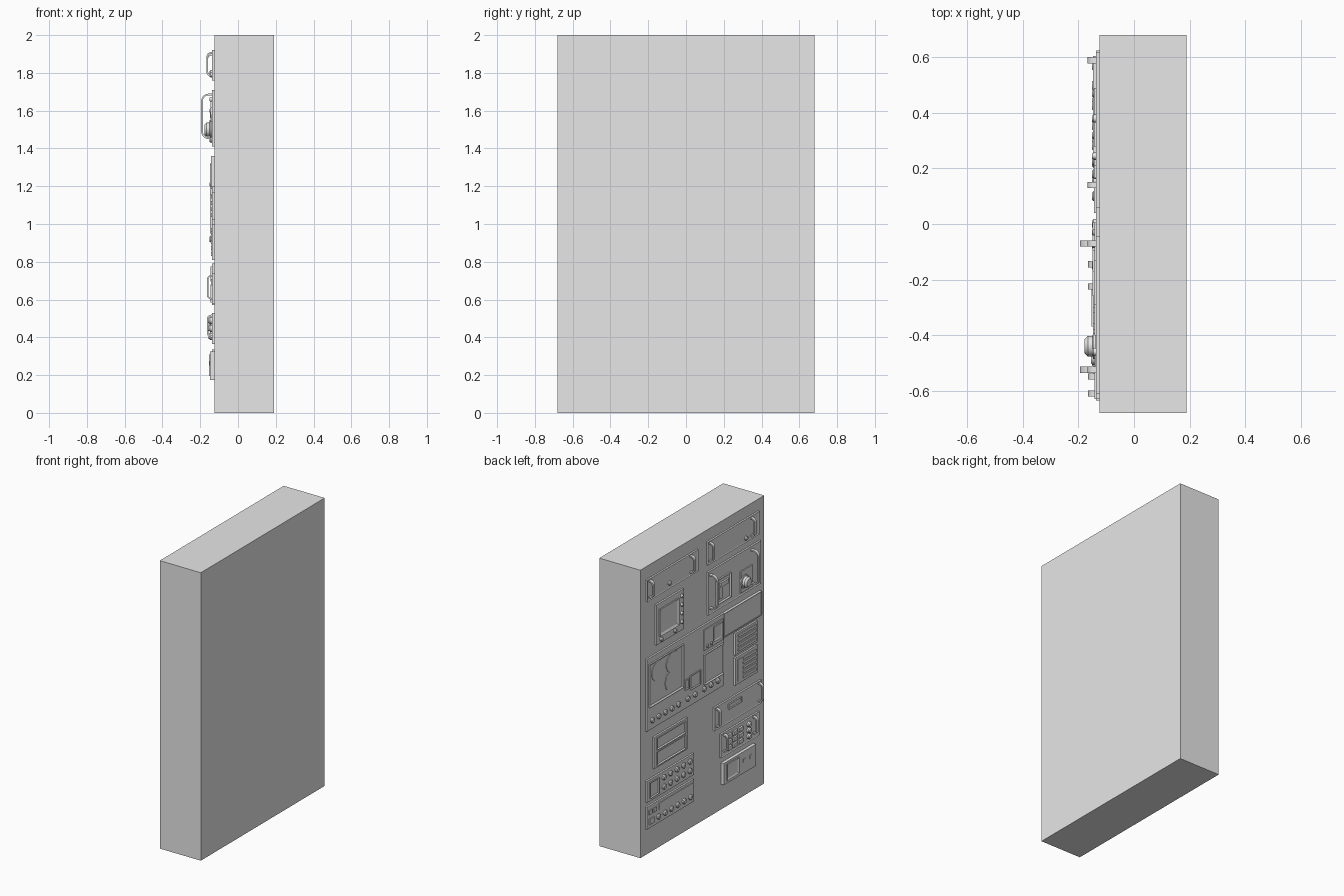
import bpy
import bmesh
import math
from mathutils import Matrix

cube = bpy.data.objects.get("Cube")
if cube:
    bpy.data.objects.remove(cube, do_unlink=True)

grey = bpy.data.materials.new("plain_grey")
grey.use_nodes = True
grey.diffuse_color = (0.8, 0.8, 0.8, 1)
grey.node_tree.nodes["Principled BSDF"].inputs["Base Color"].default_value = (0.8, 0.8, 0.8, 1)

WALL = -0.125          # plane of the instrument side
PLATE = 0.012          # usual plate thickness


def finish(name, bm, smooth=False):
    bmesh.ops.recalc_face_normals(bm, faces=bm.faces)
    mesh = bpy.data.meshes.new(name)
    bm.to_mesh(mesh)
    bm.free()
    mesh.materials.append(grey)
    obj = bpy.data.objects.new(name, mesh)
    bpy.context.scene.collection.objects.link(obj)
    if smooth:
        bpy.ops.object.select_all(action='DESELECT')
        obj.select_set(True)
        bpy.context.view_layer.objects.active = obj
        bpy.ops.object.shade_smooth_by_angle(angle=math.radians(35))
    return obj


def box(bm, x0, x1, y0, y1, z0, z1):
    size = Matrix.Diagonal((abs(x1 - x0), abs(y1 - y0), abs(z1 - z0), 1))
    centre = Matrix.Translation(((x0 + x1) / 2, (y0 + y1) / 2, (z0 + z1) / 2))
    return bmesh.ops.create_cube(bm, size=1, matrix=centre @ size)["verts"]


def panel(name, y0, y1, z0, z1, top=PLATE, base=0.0, rim=0.0, sink=0.0):
    """Plate on the instrument side; rim and sink cut a recessed window."""
    bm = bmesh.new()
    box(bm, WALL - base, WALL - top, y0, y1, z0, z1)
    if rim:
        face = min(bm.faces, key=lambda f: f.calc_center_median().x)
        bmesh.ops.inset_region(bm, faces=[face], thickness=rim)
        bmesh.ops.translate(bm, verts=face.verts, vec=(sink, 0, 0))
    return finish(name, bm)


def knobs(name, spots, radius=0.016, base=PLATE, height=0.014):
    """Round knobs with a tapered cap at the given (y, z) spots."""
    bm = bmesh.new()
    for y, z in spots:
        for r0, r1, start, end in ((radius, radius, 0, 0.6), (radius, radius * 0.7, 0.6, 1)):
            mid = WALL - base - height * (start + end) / 2
            turn = Matrix.Translation((mid, y, z)) @ Matrix.Rotation(-math.pi / 2, 4, 'Y')
            bmesh.ops.create_cone(bm, cap_ends=True, segments=16, radius1=r0, radius2=r1,
                                  depth=height * (end - start), matrix=turn)
    return finish(name, bm, True)


def disc(name, y, z, ry, rz, top, base=PLATE):
    bm = bmesh.new()
    shape = Matrix.Translation((WALL - (top + base) / 2, y, z)) @ Matrix.Diagonal((1, ry, rz, 1))
    bmesh.ops.create_cone(bm, cap_ends=True, segments=32, radius1=1, radius2=1, depth=top - base,
                          matrix=shape @ Matrix.Rotation(-math.pi / 2, 4, 'Y'))
    return finish(name, bm, True)


def handle(name, y, z0, z1, reach, corner=0.025, thick=0.009, width=0.022):
    """U-shaped pull handle with rounded corners."""
    def outline(inset):
        r = corner - inset
        pts = [(0, z0 + inset)]
        for cz, start in ((z0 + corner, -90), (z1 - corner, 0)):
            for i in range(6):
                a = math.radians(start + i * 18)
                pts.append((reach - corner + r * math.cos(a), cz + r * math.sin(a)))
        return pts + [(0, z1 - inset)]
    bm = bmesh.new()
    rows = [[bm.verts.new((WALL - d, y - width / 2, z)) for d, z in outline(t)] for t in (0, thick)]
    outer, inner = rows
    for i in range(len(outer) - 1):
        bm.faces.new((outer[i], outer[i + 1], inner[i + 1], inner[i]))
    ext = bmesh.ops.extrude_face_region(bm, geom=bm.faces[:])["geom"]
    bmesh.ops.translate(bm, vec=(0, width, 0), verts=[v for v in ext if isinstance(v, bmesh.types.BMVert)])
    return finish(name, bm, True)


def bars(name, y0, y1, z0, z1, count, top=0.017):
    """Evenly spaced horizontal slats."""
    bm = bmesh.new()
    step = (z1 - z0) / count
    for i in range(count):
        z = z0 + step * (i + 0.5)
        box(bm, WALL - PLATE / 2, WALL - top, y0, y1, z - step * 0.3, z + step * 0.3)
    return finish(name, bm)


# Cabinet body
body = bmesh.new()
box(body, WALL, 0.19, -0.68, 0.68, 0, 2)
finish("cabinet_body", body)

# Drawer fronts with pull handles
for name, y0, y1, z0, z1, ha, hb, h0, h1, reach in (
        ("upper_drawer_a", -0.61, -0.045, 1.76, 1.92, -0.525, -0.07, 1.78, 1.91, 0.042),
        ("upper_drawer_b", 0.06, 0.62, 1.76, 1.91, 0.14, 0.59, 1.78, 1.9, 0.042),
        ("control_drawer", -0.63, -0.05, 1.41, 1.71, -0.525, -0.07, 1.45, 1.69, 0.07),
        ("slot_drawer", -0.635, -0.12, 0.58, 0.74, -0.61, -0.145, 0.6, 0.73, 0.04),
        ("keypad_drawer", -0.61, -0.19, 0.365, 0.53, -0.55, -0.225, 0.4, 0.52, 0.04)):
    panel(name, y0, y1, z0, z1, PLATE, 0, 0.008, 0.003)
    for side, y in (("right", ha), ("left", hb)):
        handle(name + "_handle_" + side, y, h0, h1, reach, min(0.04, reach * 0.6))
knobs("drawer_locks", [(-0.46, 1.79), (0.38, 1.8)], 0.014)

# Control drawer: switch block and large dial
panel("switch_block", -0.29, -0.13, 1.45, 1.62, 0.02, 0, 0.012, 0.008)
panel("switch_lever", -0.26, -0.17, 1.56, 1.59, 0.024)
panel("switch_column", -0.2, -0.16, 1.48, 1.57, 0.02)
panel("dial_plate", -0.53, -0.4, 1.43, 1.58, 0.016)
knobs("dial_collar", [(-0.44, 1.5)], 0.046, 0.016, 0.01)
knobs("dial_knob", [(-0.44, 1.5)], 0.037, 0.024, 0.029)

# Blank cover
panel("blank_cover", -0.63, -0.22, 1.195, 1.36, 0.018, 0, 0.006, 0.003)

# Small monitor
panel("monitor_plate", 0.22, 0.52, 1.42, 1.7)
panel("monitor_frame", 0.28, 0.49, 1.47, 1.66, 0.02, 0, 0.028, 0.01)
knobs("monitor_buttons", [(0.245, 1.48 + 0.06 * i) for i in range(4)], 0.012)
knobs("monitor_dials", [(0.47, 1.445), (0.32, 1.445)], 0.014)

# Main console
panel("console_plate", -0.22, 0.625, 0.86, 1.36)
panel("radar_screen", 0.23, 0.605, 1.02, 1.32, 0.022, 0, 0.015, 0.008)
for name, y, z, ry, rz in (("scope_left", 0.5, 1.24, 0.078, 0.07),
                           ("scope_right", 0.34, 1.24, 0.078, 0.07),
                           ("scope_needle", 0.4, 1.12, 0.028, 0.055)):
    disc(name, y, z, ry, rz, 0.018)
panel("narrow_switch", 0.165, 0.21, 0.99, 1.06, 0.019, 0, 0.01, 0.005)
panel("square_switch", 0.04, 0.15, 0.97, 1.07, 0.02, 0, 0.01, 0.005)
panel("chart_screen", -0.205, 0.005, 0.95, 1.16, 0.024, 0, 0.012, 0.008)
panel("display_plate", -0.205, 0.005, 1.185, 1.33, 0.018)
panel("display_screen", -0.195, -0.095, 1.21, 1.315, 0.024, 0, 0.012, 0.005)
knobs("display_knobs", [(-0.03, 1.21), (-0.075, 1.21)], 0.012, 0.018, 0.008)
knobs("console_knobs", [(0.57 - 0.072 * i, 0.92) for i in range(5)]
      + [(y, 0.92) for y in (0.18, 0.1, 0, -0.075, -0.15)], 0.018)

# Ventilation grilles
panel("upper_grille", -0.59, -0.345, 1.02, 1.17)
bars("upper_grille_slats", -0.57, -0.375, 1.03, 1.16, 4)
panel("lower_grille", -0.59, -0.345, 0.81, 1.0)
bars("lower_grille_slats", -0.57, -0.43, 0.825, 0.985, 5)
panel("lower_grille_strip", -0.41, -0.37, 0.83, 0.98, 0.016)

# Slot and keypad details
panel("card_slot", -0.41, -0.27, 0.675, 0.71, 0.018, 0, 0.007, 0.005)
for col in range(4):
    y = -0.28 - col * 0.06
    for row in range(3):
        z = 0.405 + row * 0.042
        if col < 3:
            panel("keypad_key", y - 0.021, y + 0.021, z - 0.013, z + 0.013, 0.022)
        else:
            knobs("keypad_dial", [(y - 0.03, z)], 0.018, PLATE, 0.018)

# Outlet box
panel("outlet_box", -0.56, -0.205, 0.175, 0.325, 0.022)
panel("outlet_cover", -0.37, -0.235, 0.195, 0.31, 0.028, 0, 0.018, 0.006)
for y in (-0.43, -0.5):
    panel("outlet_pin", y - 0.012, y + 0.012, 0.25, 0.275, 0.026)

# Double bay
panel("bay_plate", 0.18, 0.545, 0.57, 0.79)
panel("bay_upper", 0.205, 0.52, 0.695, 0.775, 0.02, 0, 0.012, 0.01)
panel("bay_lower", 0.205, 0.52, 0.585, 0.68, 0.02, 0, 0.012, 0.01)

# Knob banks
panel("upper_bank", 0.11, 0.625, 0.365, 0.515)
panel("upper_bank_window", 0.495, 0.595, 0.385, 0.495, 0.018, 0, 0.012, 0.006)
knobs("upper_bank_knobs", [(0.44 - 0.071 * i, z) for i in range(5) for z in (0.41, 0.475)], 0.018)
panel("lower_bank", 0.11, 0.625, 0.18, 0.335)
panel("lower_bank_strip", 0.13, 0.49, 0.27, 0.315, 0.016)
knobs("lower_bank_knobs", [(0.5 - 0.07 * i, 0.225) for i in range(6)], 0.018)
for y in (0.59, 0.54):
    panel("lower_bank_switch", y - 0.016, y + 0.016, 0.275, 0.305, 0.018)
panel("lower_bank_toggle", 0.55, 0.6, 0.205, 0.245, 0.018)
